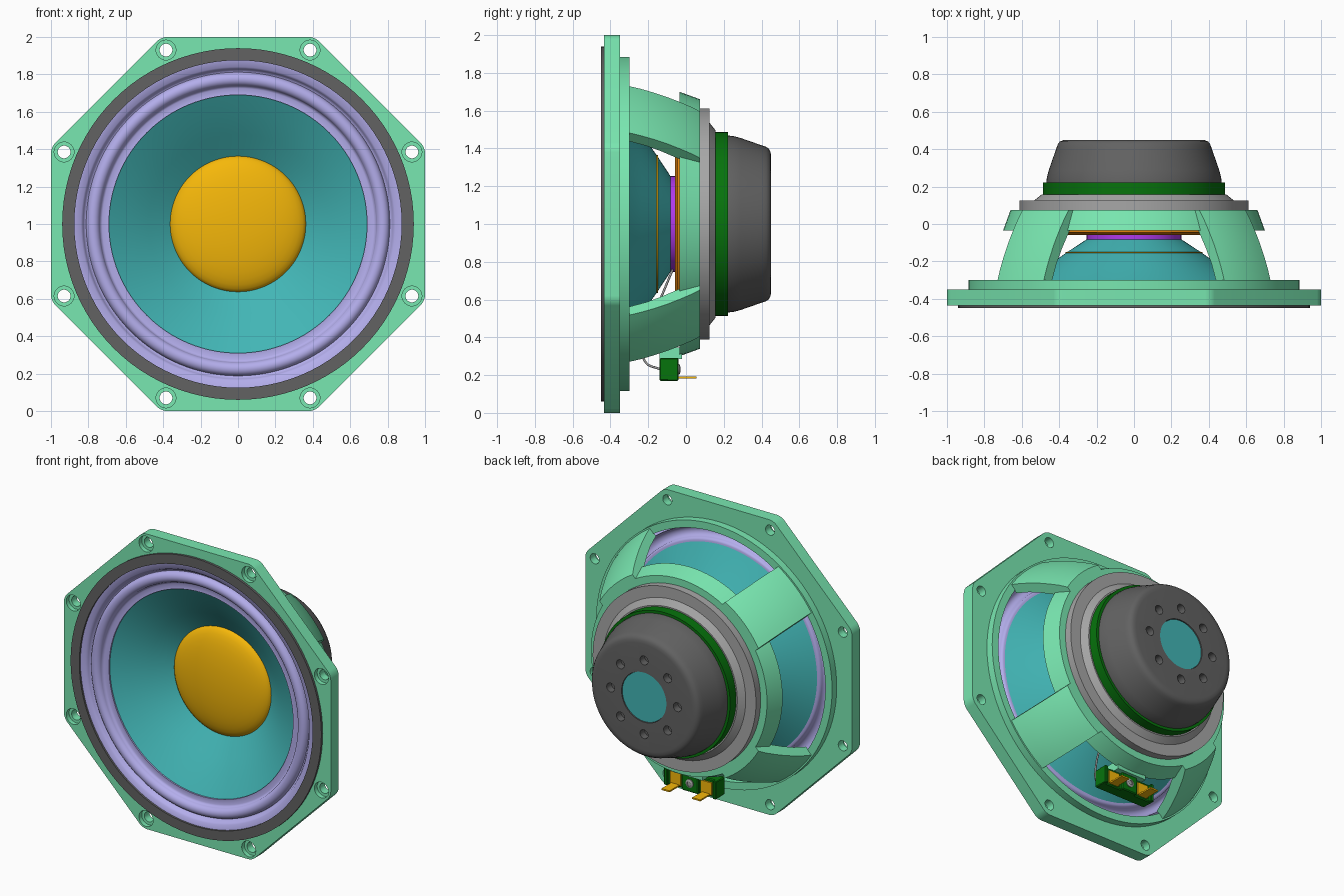
import bpy, bmesh, math
from mathutils import Vector

if "Cube" in bpy.data.objects:
    bpy.data.objects.remove(bpy.data.objects["Cube"])

TAU = 2 * math.pi


def mat(name, r, g, b):
    m = bpy.data.materials.new(name)
    m.diffuse_color = [(c / 255) ** 2.2 for c in (r, g, b)] + [1]
    m.use_nodes = True
    m.node_tree.nodes["Principled BSDF"].inputs["Base Color"].default_value = m.diffuse_color
    return m


MINT = mat("mint", 120, 230, 175)
DARK = mat("dark_grey", 98, 98, 98)
STEEL = mat("steel", 165, 165, 165)
LILAC = mat("lilac", 178, 172, 235)
TEAL = mat("teal", 68, 180, 180)
GOLD = mat("gold", 245, 182, 18)
ORANGE = mat("orange", 228, 130, 20)
GREEN = mat("green", 15, 115, 20)
PURPLE = mat("purple", 175, 60, 235)


def finish(name, bm, material, angle=35):
    bmesh.ops.remove_doubles(bm, verts=bm.verts, dist=1e-5)
    loose = [e for e in bm.edges if not e.link_faces]
    bmesh.ops.delete(bm, geom=loose, context='EDGES')
    bmesh.ops.recalc_face_normals(bm, faces=bm.faces)
    me = bpy.data.meshes.new(name)
    bm.to_mesh(me)
    bm.free()
    ob = bpy.data.objects.new(name, me)
    bpy.context.collection.objects.link(ob)
    if material:
        me.materials.append(material)
    smooth(ob, angle)
    return ob


def smooth(ob, angle=35):
    bpy.ops.object.select_all(action='DESELECT')
    ob.select_set(True)
    bpy.context.view_layer.objects.active = ob
    bpy.ops.object.shade_smooth_by_angle(angle=math.radians(angle))


def revolve(bm, profile, segs, cx=0, cz=1):
    """Turn a closed (radius, y) profile around an axis along y."""
    rings = []
    for i in range(segs):
        c, s = math.cos(TAU * i / segs), math.sin(TAU * i / segs)
        rings.append([bm.verts.new((cx + r * c, y, cz + r * s)) for r, y in profile])
    n = len(profile)
    for i in range(segs):
        a, b = rings[i], rings[(i + 1) % segs]
        for j in range(n):
            k = (j + 1) % n
            if profile[j][0] > 0 or profile[k][0] > 0:
                bm.faces.new((a[j], a[k], b[k], b[j]))


def lathe(name, profile, material, segs=96, angle=35):
    bm = bmesh.new()
    revolve(bm, profile, segs)
    return finish(name, bm, material, angle)


def shell(points, t):
    """Thicken an open profile backwards into a closed one."""
    return points + [(r, y + t) for r, y in reversed(points)]


def box(name, x, y, z, material, bevel=0.0):
    bm = bmesh.new()
    bmesh.ops.create_cube(bm, size=1)
    for v in bm.verts:
        v.co = [(lo + hi) / 2 + c * (hi - lo) for c, (lo, hi) in zip(v.co, (x, y, z))]
    if bevel:
        bmesh.ops.bevel(bm, geom=bm.edges[:], offset=bevel, segments=1, affect='EDGES')
    return finish(name, bm, material, 30)


def cut(ob, cutters):
    """Subtract a list of (profile, cx, cz, segs) turned shapes."""
    bm = bmesh.new()
    for profile, cx, cz, segs in cutters:
        revolve(bm, profile, segs, cx, cz)
    cutter = finish("cutter", bm, None)
    cutter.hide_render = True
    mod = ob.modifiers.new("holes", 'BOOLEAN')
    mod.object, mod.solver = cutter, 'EXACT'
    bpy.context.view_layer.objects.active = ob
    bpy.ops.object.modifier_apply(modifier=mod.name)
    bpy.data.objects.remove(cutter)
    smooth(ob)


# Octagonal mounting flange with eight counterbored holes
bm = bmesh.new()
K = 0.41
outline = [(K, 1), (1, K), (1, -K), (K, -1), (-K, -1), (-1, -K), (-1, K), (-K, 1)]
face = bm.faces.new([bm.verts.new((x, -0.435, 1 + z)) for x, z in outline])
ext = bmesh.ops.extrude_face_region(bm, geom=[face])
bmesh.ops.translate(bm, vec=(0, 0.085, 0), verts=[v for v in ext['geom'] if isinstance(v, bmesh.types.BMVert)])
corners = [e for e in bm.edges if abs(e.verts[0].co.y - e.verts[1].co.y) > 0.05]
bmesh.ops.bevel(bm, geom=corners, offset=0.03, segments=4, profile=0.5, affect='EDGES')
flange = finish("mounting_flange", bm, MINT)
bolt = [(0, -0.5), (0.053, -0.5), (0.053, -0.405), (0.034, -0.405), (0.034, -0.3), (0, -0.3)]
spots = [(sx * a, 1 + sz * b) for a, b in ((0.385, 0.93), (0.93, 0.385)) for sx in (-1, 1) for sz in (-1, 1)]
opening = [(0, -0.5), (0.85, -0.5), (0.85, -0.3), (0, -0.3)]
cut(flange, [(bolt, x, z, 32) for x, z in spots] + [(opening, 0, 1, 96)])

# Basket: front step, rear ring and four curved arms of constant width
lathe("basket_step", [(0.835, -0.352), (0.885, -0.352), (0.885, -0.30), (0.835, -0.30)], MINT)
lathe("basket_rear_ring", [(0.56, -0.035), (0.70, -0.035), (0.66, 0.075), (0.56, 0.075)], MINT)
outer = [(0.876, -0.305), (0.855, -0.24), (0.827, -0.17), (0.795, -0.10), (0.76, -0.035), (0.725, 0.025), (0.69, 0.075)]
inner = [(0.60, 0.075), (0.64, 0.02), (0.69, -0.045), (0.74, -0.13), (0.78, -0.21), (0.815, -0.305)]


def arm(mid):
    bm = bmesh.new()
    n, steps = len(outer + inner), 10
    rows = []
    for i in range(steps + 1):
        row = []
        for r, y in outer + inner:
            a = mid + (2 * i / steps - 1) * math.asin(0.175 / r)
            row.append(bm.verts.new((r * math.cos(a), y, 1 + r * math.sin(a))))
        rows.append(row)
    for p, q in zip(rows, rows[1:]):
        for j in range(n):
            bm.faces.new((p[j], p[(j + 1) % n], q[(j + 1) % n], q[j]))
    bm.faces.new(rows[0])
    bm.faces.new(rows[-1])
    finish("basket_arm", bm, MINT)


for q in range(4):
    arm(TAU * (q + 0.5) / 4)

# Gasket, surround, cone and dust cap
lathe("gasket", [(0.875, -0.45), (0.94, -0.45), (0.94, -0.433), (0.875, -0.433)], DARK)
roll = [(0.775 + 0.037 * math.cos(a), -0.40 - 0.037 * math.sin(a)) for a in [math.pi * i / 10 for i in range(11)]]
lathe("surround", shell([(0.90, -0.437), (0.84, -0.437), (0.828, -0.42), (0.82, -0.402)] + roll
                        + [(0.725, -0.392), (0.69, -0.396)], 0.01), LILAC, 128, 60)
lathe("cone", shell([(0.715, -0.392), (0.60, -0.325), (0.48, -0.245), (0.36, -0.16), (0.25, -0.088)], 0.008), TEAL, 128)
dome = [(0.365 * math.sin(a), -0.155 - 0.085 * math.cos(a)) for a in [math.pi / 2 * i / 10 for i in range(11)]]
lathe("dust_cap", shell(dome, 0.006), GOLD, 96)

# Voice coil former and corrugated spider
lathe("voice_coil", [(0.235, -0.092), (0.253, -0.092), (0.253, 0.08), (0.235, 0.08)], PURPLE)
waves = [(0.24 + 0.0125 * i, -0.05 + (0.008 if i % 2 else -0.008)) for i in range(27)]
lathe("spider", shell(waves + [(0.62, -0.045)], 0.012), ORANGE, 96, 20)

# Motor: front plate, magnet ring and rear cover
lathe("front_plate", [(0, 0.075), (0.612, 0.075), (0.612, 0.125), (0.535, 0.125), (0.495, 0.157), (0, 0.157)], STEEL)
lathe("magnet_ring", [(0, 0.156), (0.486, 0.156), (0.486, 0.222), (0, 0.222)], GREEN)
cover = lathe("magnet_cover", [(0, 0.22), (0.468, 0.22), (0.466, 0.25), (0.455, 0.29), (0.415, 0.405), (0.408, 0.425), (0.397, 0.44),
                               (0.38, 0.448), (0.36, 0.45), (0.168, 0.45), (0.168, 0.43), (0, 0.43)], DARK)
pit = [(0, 0.40), (0.03, 0.40), (0.03, 0.5), (0, 0.5)]
cut(cover, [(pit, 0.25 * math.cos(TAU * i / 8), 1 + 0.25 * math.sin(TAU * i / 8), 24) for i in range(8)])
lathe("vent_disc", [(0, 0.425), (0.166, 0.425), (0.166, 0.444), (0, 0.444)], TEAL)

# Terminal block with bracket, screw, lugs and lead wires
box("terminal_bracket", (-0.11, 0.11), (-0.14, -0.02), (0.285, 0.345), MINT)
box("terminal_block", (-0.195, 0.195), (-0.14, -0.06), (0.17, 0.29), GREEN, 0.006)
box("terminal_centre", (-0.06, 0.06), (-0.10, -0.04), (0.17, 0.29), GREEN, 0.006)
for s in (-1, 1):
    box("terminal_end", sorted((s * 0.17, s * 0.195)), (-0.10, -0.04), (0.17, 0.29), GREEN, 0.004)
    x = s * 0.115
    box("lug_plate", (x - 0.04, x + 0.04), (-0.065, -0.05), (0.185, 0.27), GOLD)
    box("lug_tab", (x - 0.03, x + 0.03), (-0.06, 0.055), (0.183, 0.193), GOLD)
    cu = bpy.data.curves.new("lead_wire", 'CURVE')
    cu.dimensions, cu.bevel_depth, cu.bevel_resolution, cu.use_fill_caps = '3D', 0.006, 2, True
    sp = cu.splines.new('BEZIER')
    path = [(-0.07, 0.76), (-0.15, 0.57), (-0.225, 0.40), (-0.215, 0.27), (-0.135, 0.23)]
    sp.bezier_points.add(len(path) - 1)
    for p, (y, z) in zip(sp.bezier_points, path):
        p.co = Vector((x, y, z))
        p.handle_left_type = p.handle_right_type = 'AUTO'
    cu.materials.append(STEEL)
    bpy.context.collection.objects.link(bpy.data.objects.new("lead_wire", cu))
bm = bmesh.new()
revolve(bm, [(0, -0.06), (0.028, -0.06), (0.028, -0.035), (0.015, -0.03), (0.015, -0.036), (0, -0.036)], 24, 0, 0.23)
finish("terminal_screw", bm, STEEL)
